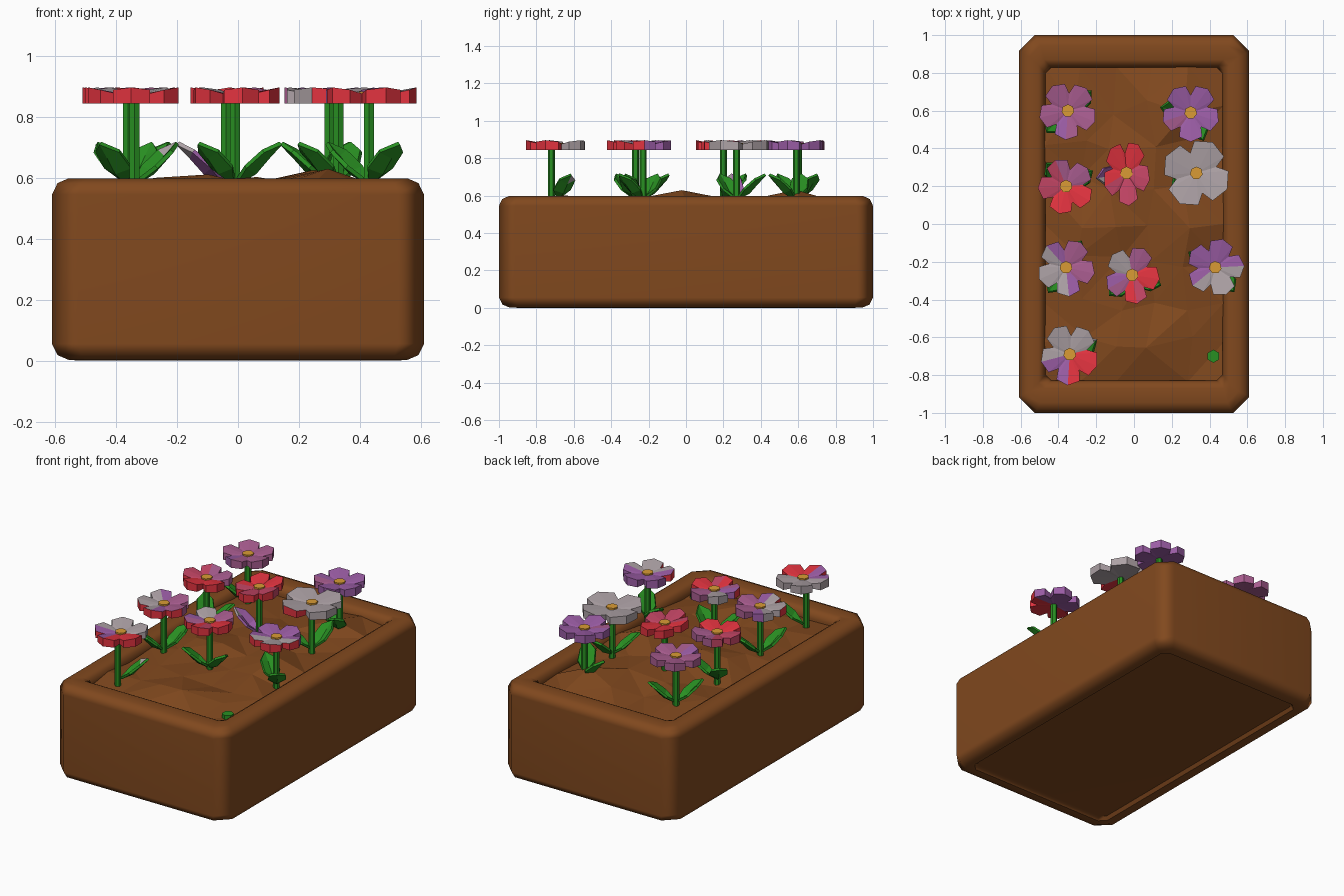
import bpy, bmesh, math, random

if "Cube" in bpy.data.objects:
    bpy.data.objects.remove(bpy.data.objects["Cube"])

random.seed(4)

def material(name, rgb):
    m = bpy.data.materials.new(name)
    m.diffuse_color = (*rgb, 1)
    m.use_nodes = True
    m.node_tree.nodes["Principled BSDF"].inputs["Base Color"].default_value = m.diffuse_color
    return m

BROWN = material("brown", (0.220, 0.066, 0.013))
GREEN = material("leaf green", (0.022, 0.28, 0.016))
RED = material("red", (0.76, 0.033, 0.05))
CRIMSON = material("crimson pink", (0.55, 0.060, 0.13))
MAUVE = material("mauve", (0.40, 0.11, 0.28))
PURPLE = material("purple", (0.33, 0.11, 0.38))
GREY = material("pale grey", (0.42, 0.36, 0.38))
YELLOW = material("yellow", (0.70, 0.33, 0.035))
PETALS = [RED, CRIMSON, MAUVE, PURPLE, GREY]
CODE = {"r": 0, "c": 1, "m": 2, "p": 3, "w": 4}

def finish(bm, name, mats, normals=True):
    if normals:
        bmesh.ops.recalc_face_normals(bm, faces=bm.faces)
    me = bpy.data.meshes.new(name)
    bm.to_mesh(me)
    bm.free()
    for m in mats:
        me.materials.append(m)
    ob = bpy.data.objects.new(name, me)
    bpy.context.collection.objects.link(ob)
    return ob

# planter box: stacked rectangles with cut corners
def planter():
    rings = [(0.50, 0.88, 0.03, 0.02), (0.515, 0.90, 0.04, 0.0), (0.555, 0.945, 0.06, 0.002),
             (0.592, 0.982, 0.078, 0.018), (0.61, 1.0, 0.085, 0.055), (0.61, 1.0, 0.085, 0.545),
             (0.592, 0.982, 0.078, 0.582), (0.555, 0.945, 0.06, 0.598), (0.505, 0.87, 0.03, 0.598),
             (0.48, 0.84, 0.03, 0.582), (0.468, 0.828, 0.03, 0.55), (0.468, 0.828, 0.03, 0.48)]
    bm = bmesh.new()
    loops = []
    for hx, hy, c, z in rings:
        pts = [(hx, hy - c), (hx - c, hy), (c - hx, hy), (-hx, hy - c),
               (-hx, c - hy), (c - hx, -hy), (hx - c, -hy), (hx, c - hy)]
        loops.append([bm.verts.new((x, y, z)) for x, y in pts])
    for a, b in zip(loops, loops[1:]):
        for i in range(8):
            j = (i + 1) % 8
            bm.faces.new((a[i], a[j], b[j], b[i]))
    bm.faces.new(loops[0])
    bm.faces.new(loops[-1])
    ob = finish(bm, "planter_box", [BROWN])
    bpy.context.view_layer.objects.active = ob
    ob.select_set(True)
    bpy.ops.object.shade_smooth_by_angle(angle=math.radians(46))
    ob.select_set(False)
    w = ob.modifiers.new("flat_sides", "WEIGHTED_NORMAL")
    w.keep_sharp = True

planter()

# lumpy low-poly soil
bumps = [(0.28, -0.05, 0.085), (-0.2, -0.05, 0.06), (0.2, 0.6, 0.08), (-0.05, -0.62, 0.06), (0.1, 0.2, 0.04)]
bm = bmesh.new()
bmesh.ops.create_grid(bm, x_segments=5, y_segments=8, size=1)
for v in bm.verts:
    inner = abs(v.co.x) < 0.99 and abs(v.co.y) < 0.99
    x, y = v.co.x * 0.475, v.co.y * 0.835
    if inner:
        x += random.uniform(-0.04, 0.04)
        y += random.uniform(-0.05, 0.05)
    z = 0.552 + random.uniform(-0.02, 0.015)
    for bx, by, h in bumps:
        z += h * math.exp(-((x - bx) ** 2 + (y - by) ** 2) / 0.03) * (1 if inner else 0.4)
    v.co = (x, y, min(z, 0.63))
bmesh.ops.triangulate(bm, faces=bm.faces)
finish(bm, "soil", [BROWN], False)

def cylinder(name, x, y, r, z0, z1, sides, mat):
    bm = bmesh.new()
    bmesh.ops.create_cone(bm, cap_ends=True, segments=sides, radius1=r, radius2=r, depth=z1 - z0)
    bmesh.ops.translate(bm, verts=bm.verts, vec=(x, y, (z0 + z1) / 2))
    return finish(bm, name, [mat])

# broad, slightly cupped leaf rising from the stem base; optional pale tip
def leaf(x, y, angle, mat, tip_mat, z=0.58):
    pts = [(0, 0, 0), (0.07, 0, 0.037), (0.055, 0.05, 0.055), (0.055, -0.05, 0.055),
           (0.115, 0, 0.087), (0.115, 0.046, 0.107), (0.115, -0.046, 0.107), (0.16, 0, 0.133)]
    bm = bmesh.new()
    vs = [bm.verts.new(p) for p in pts]
    for f in [(0, 1, 2), (0, 3, 1), (1, 4, 5, 2), (1, 3, 6, 4), (4, 7, 5), (4, 6, 7)]:
        face = bm.faces.new([vs[i] for i in f])
        face.material_index = 1 if f == (4, 7, 5) else 0
    ob = finish(bm, "leaf", [mat, tip_mat], False)
    ob.location = (x, y, z)
    ob.rotation_euler.z = math.radians(angle)
    s = ob.modifiers.new("thickness", "SOLIDIFY")
    s.thickness = 0.014
    s.offset = 0

# flower head: full petals, thick rim, dished top; two colour letters per petal
def head(x, y, colours, start, R, sx, red_rim):
    n = len(colours) // 2
    half = math.pi / n
    bm = bmesh.new()
    shape = [(-1, 0.60, 0.876), (-0.7, 0.92, 0.888), (0, 1.0, 0.896), (0.7, 0.92, 0.888)]
    top, low, owner = [], [], []
    for k in range(n):
        for t, r, z in shape:
            a = math.radians(start) + 2 * half * k + t * half
            px, py = x + sx * R * r * math.cos(a), y + R * r * math.sin(a)
            top.append(bm.verts.new((px, py, z)))
            low.append(bm.verts.new((px, py, 0.843)))
            owner.append(CODE[colours[2 * k + (t >= 0)]])
    ct = bm.verts.new((x, y, 0.868))
    cb = bm.verts.new((x, y, 0.85))
    for i in range(len(top)):
        j = (i + 1) % len(top)
        out = (top[i].co.y + top[j].co.y - 2 * y) / (2 * R)
        side = 0 if out < red_rim else owner[i]
        bm.faces.new((ct, top[i], top[j])).material_index = owner[i]
        bm.faces.new((cb, low[j], low[i])).material_index = side
        bm.faces.new((top[i], low[i], low[j], top[j])).material_index = side
    finish(bm, "flower_head", PETALS)

# x, y, petal colours, start angle, radius, x scale, red rim limit, leaf angles
flowers = [
    (-0.35, 0.60, "mmmmmmpmmm", 50, 0.155, 1, -2, (225, 40)),
    (0.30, 0.59, "pppppmpppp", 54, 0.155, 1, -2, (295, 170)),
    (-0.36, 0.20, "mmmcccrrrr", 40, 0.15, 1, -0.1, (130, 30)),
    (-0.04, 0.27, "rrrrrccccc", 60, 0.175, 0.72, -0.1, (190,)),
    (0.33, 0.27, "wwwwwwww", 62, 0.185, 1, -0.72, (75, 215)),
    (-0.36, -0.23, "mmpwwwwpmm", 60, 0.155, 1, -0.1, (235, 60)),
    (-0.01, -0.27, "mmwwpmrcrr", 64, 0.155, 0.95, -0.1, (222, 340)),
    (0.43, -0.23, "pppppwwwwp", 75, 0.155, 1, -0.1, (308, 150)),
    (-0.34, -0.69, "wwwwwpprrr", 50, 0.165, 0.95, -0.1, (28,)),
]
for x, y, cols, start, R, sx, rim, leaves in flowers:
    cylinder("stem", x, y - (0.03 if y < -0.6 else 0), 0.019, 0.53, 0.855, 6, GREEN)
    head(x, y, cols, start, R, sx, rim)
    cylinder("flower_centre", x, y, 0.034, 0.86, 0.882, 7, YELLOW)
    for a in leaves:
        leaf(x, y, a, PURPLE if a == 190 else GREEN, GREY if a in (190, 28) else GREEN)

# small sprout in the front right corner
cylinder("sprout", 0.42, -0.70, 0.035, 0.53, 0.565, 6, GREEN)
